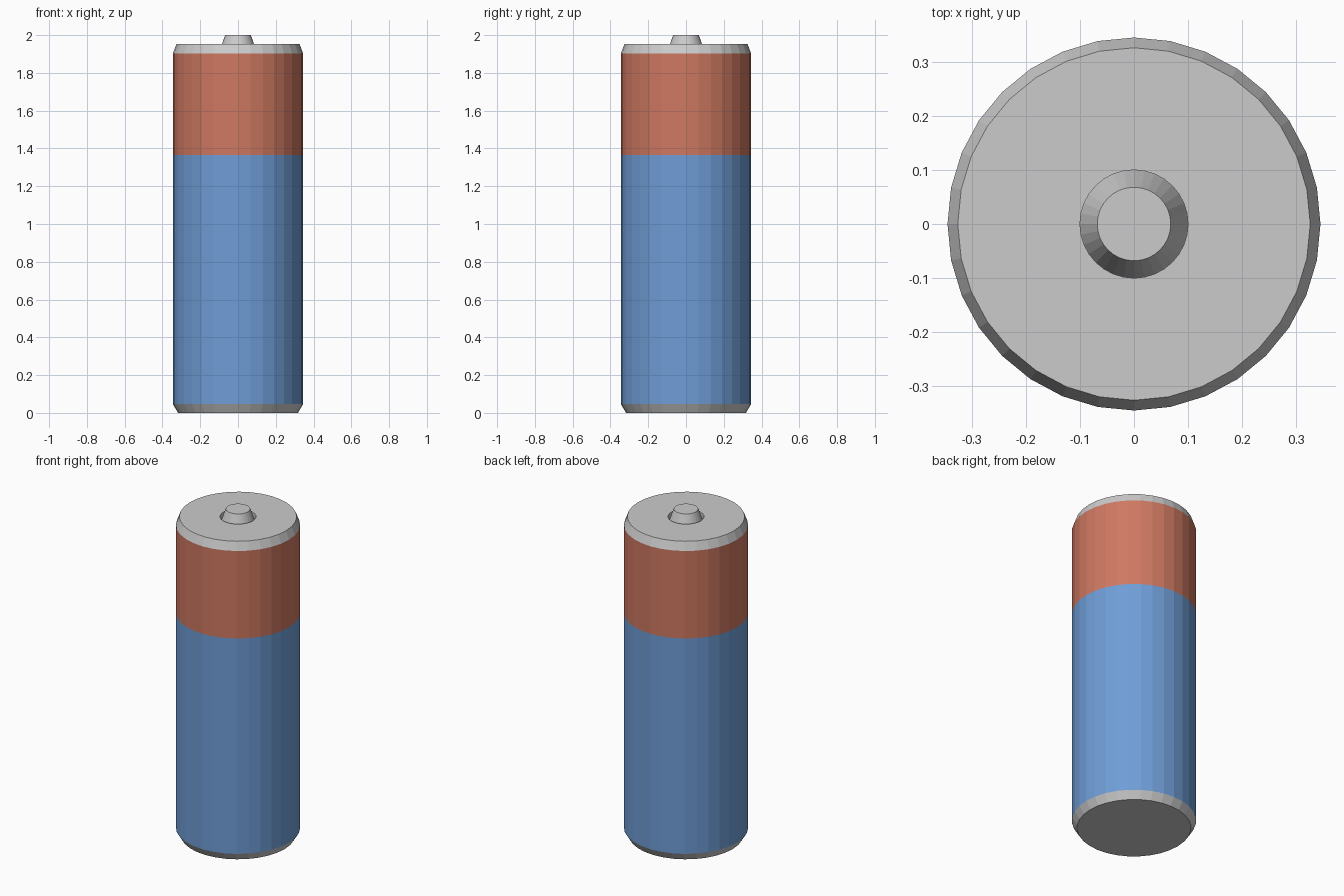
import bpy, bmesh
from math import cos, sin, tau

if "Cube" in bpy.data.objects:
    bpy.data.objects.remove(bpy.data.objects["Cube"])

SIDES = 32


def material(name, rgb):
    mat = bpy.data.materials.new(name)
    mat.diffuse_color = (*rgb, 1)
    mat.use_nodes = True
    mat.node_tree.nodes["Principled BSDF"].inputs["Base Color"].default_value = mat.diffuse_color
    return mat


def lathe(name, profile, mat=None, cap_bottom=False, cap_top=False):
    """Revolve (radius, z) points, listed so the outside is on the right going up."""
    bm = bmesh.new()
    rings = [[bm.verts.new((r * cos(tau * i / SIDES), r * sin(tau * i / SIDES), z))
              for i in range(SIDES)] for r, z in profile]
    for a, b in zip(rings, rings[1:]):
        for i in range(SIDES):
            j = (i + 1) % SIDES
            bm.faces.new((a[i], a[j], b[j], b[i]))
    if cap_bottom:
        bm.faces.new(rings[0][::-1])
    if cap_top:
        bm.faces.new(rings[-1])
    mesh = bpy.data.meshes.new(name)
    bm.to_mesh(mesh)
    bm.free()
    if mat:
        mesh.materials.append(mat)
    obj = bpy.data.objects.new(name, mesh)
    bpy.context.collection.objects.link(obj)
    return obj


R = 0.345
blue = material("blue", (0.16, 0.34, 0.68))
orange = material("orange", (0.62, 0.19, 0.12))

# Bevelled negative end
lathe("bottom_cap", [(0.317, 0), (R, 0.046)], cap_bottom=True)

# Two-colour wrapper
lathe("lower_sleeve", [(R, 0.046), (R, 1.366)], blue)
lathe("upper_sleeve", [(R, 1.366), (R, 1.902)], orange)

# Bevelled positive end with a round recess
lathe("top_cap", [(R, 1.902), (0.326, 1.953), (0.1, 1.953), (0.1, 1.908)])

# Tapered contact rising out of the recess
lathe("terminal", [(0.1, 1.908), (0.068, 2.0)], cap_top=True)
